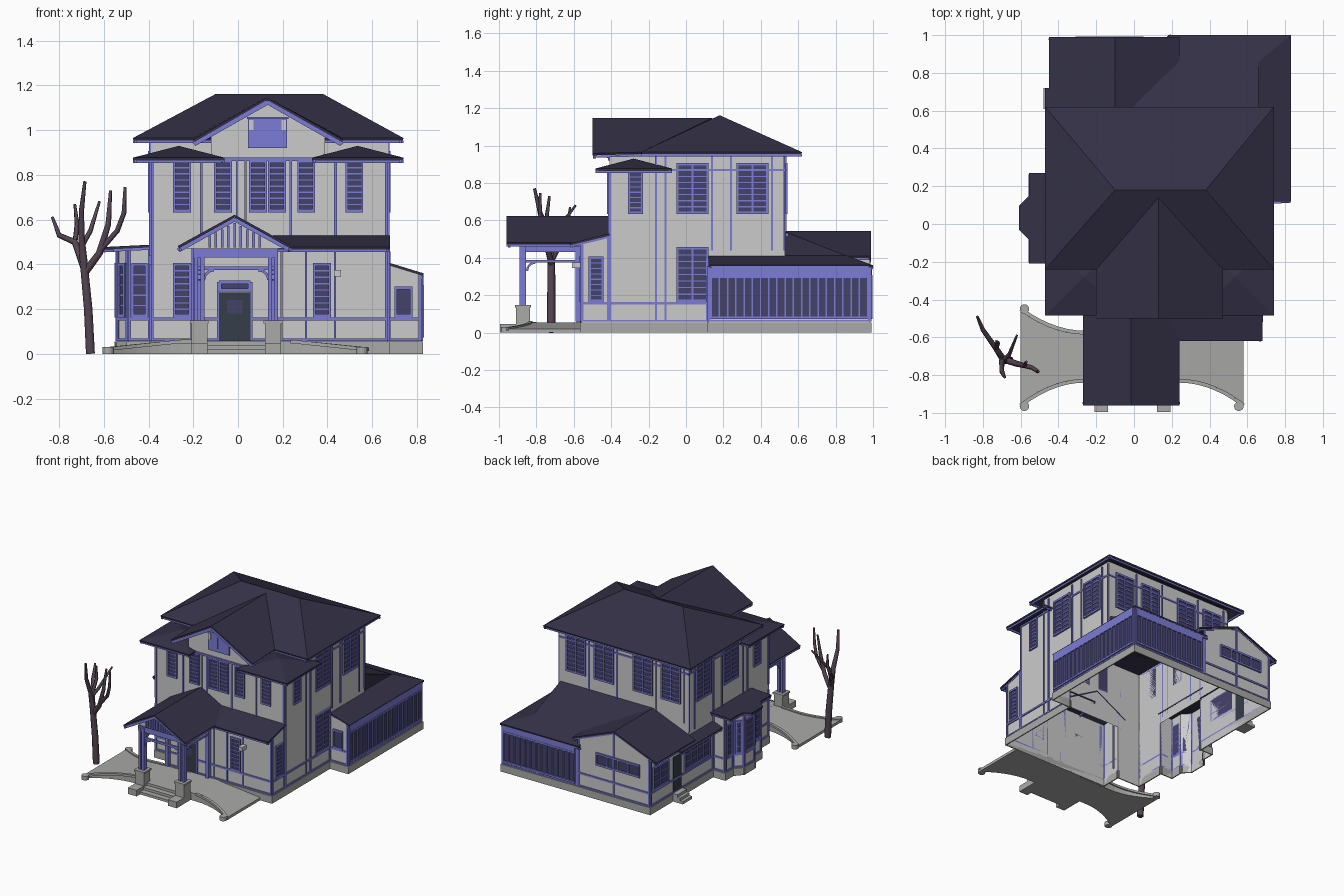
import bpy, bmesh, math
from mathutils import Vector as V

if "Cube" in bpy.data.objects:
    bpy.data.objects.remove(bpy.data.objects["Cube"])

def mat(name, c):
    m = bpy.data.materials.new(name)
    m.diffuse_color = (*c, 1)
    m.use_nodes = True
    m.node_tree.nodes["Principled BSDF"].inputs["Base Color"].default_value = m.diffuse_color
    return m

TRIM = mat("trim_violet", (.2, .2, .68))
ROOF = mat("roof_slate", (.034, .03, .062))
PANE = mat("window_glass", (.06, .055, .14))
BARK = mat("bark", (.09, .06, .085))
DOOR = mat("door_paint", (.035, .047, .065))
STONE = mat("stone", (.4, .4, .39))
MATS = dict(trim=TRIM, window_frames=TRIM, window_panes=PANE, front_door=DOOR, porch_woodwork=TRIM,
            foundation=STONE, terrace=STONE, terrace_kerb=STONE, porch_pedestals=STONE, steps=STONE)
parts = {}

def bmof(part):
    return parts.setdefault(part, bmesh.new())

def face(part, pts):
    bm = bmof(part)
    return bm.faces.new([bm.verts.new(p) for p in pts])

def hexa(part, c):
    bm = bmof(part)
    v = [bm.verts.new(p) for p in c]
    for f in ((3, 2, 1, 0), (4, 5, 6, 7), (0, 1, 5, 4), (1, 2, 6, 5), (2, 3, 7, 6), (3, 0, 4, 7)):
        bm.faces.new([v[i] for i in f])

# a wall frame is (origin x, y, direction x, y); u runs along it, w points outward
def lbox(part, F, u0, u1, z0, z1, w0, w1):
    ox, oy, ux, uy = F
    P = lambda u, w, z: (ox + ux * u + uy * w, oy + uy * u - ux * w, z)
    hexa(part, [P(u, w, z) for z in (z0, z1) for u, w in ((u0, w1), (u1, w1), (u1, w0), (u0, w0))])

def box(part, x0, x1, y0, y1, z0, z1):
    lbox(part, (0, 0, 1, 0), x0, x1, z0, z1, -y1, -y0)

def beam(part, p, q, a, b):
    p, q = V(p), V(q)
    d = (q - p).normalized()
    s = d.cross(V((0, 0, 1)))
    s = (s.normalized() if s.length > 1e-4 else V((1, 0, 0))) * a / 2
    t = s.cross(d).normalized() * b / 2
    hexa(part, [e + k for e in (p, q) for k in (s + t, s - t, -s - t, -s + t)])

def window(F, u0, u1, z0, z1, cols=1, rows=8, fr=.011):
    lbox("window_panes", F, u0, u1, z0, z1, 0, .004)
    for i in range(cols + 1):
        u = u0 + (u1 - u0 - fr) * i / cols
        lbox("window_frames", F, u, u + fr, z0, z1, 0, .012)
    for j in range(rows + 1):
        z = z0 + (z1 - z0) * j / rows
        h = .007 if j in (0, rows) else .003
        lbox("window_frames", F, u0, u1, z - h, z + h, 0, .012 if h > .005 else .008)

def roof(name, verts, faces, fascia=True, t=.012):
    bm = bmesh.new()
    vs = [bm.verts.new(v) for v in verts]
    for f in faces:
        bm.faces.new([vs[i] for i in f])
    bm.normal_update()
    for f in bm.faces:
        if f.normal.z < -1e-6:
            f.normal_flip()
    if fascia:  # violet boards under the free edges, not along valleys
        for e in bm.edges:
            a, b = (v.co for v in e.verts)
            if len(e.link_faces) == 1 and min(abs(k) for k in a - b) < .03:
                d = e.link_faces[0].calc_center_median() - (a + b) / 2
                d.z = 0
                d = d.normalized() * .012 + V((0, 0, -.017))
                beam("trim", a + d, b + d, .01, .012)
    finish(name, bm, ROOF, False)
    m = bpy.data.objects[name].modifiers.new("thickness", 'SOLIDIFY')
    m.thickness, m.offset = t, -1

def finish(name, bm, m, recalc=True):
    if recalc:
        bmesh.ops.recalc_face_normals(bm, faces=bm.faces)
    me = bpy.data.meshes.new(name)
    bm.to_mesh(me)
    bm.free()
    if m:
        me.materials.append(m)
    bpy.context.collection.objects.link(bpy.data.objects.new(name, me))

# ground floor walls: x, y, height at start and end of each side
H = .465
G = [(-.39, -.41, .4, .4), (-.2, -.41, .5, .48), (-.2, -.56, .48, .48), (.67, -.56, .48, .52),
     (.67, -.41, .4, .4), (.67, .12, .405, .355), (.82, .12, .355, .355), (.82, .985, .355, .355),
     (.2, .98, .4, .53), (-.1, .98, .53, .4), (-.39, .98, .41, .41), (-.39, .24, H, H), (-.49, .24, H, H),
     (-.49, .15, H, H), (-.54, .095, H, H), (-.54, -.03, H, H), (-.49, -.085, H, H), (-.49, -.18, H, H),
     (-.39, -.18, .4, .4)]
prev = None
for (x, y, h0, h1), (x2, y2, _, _) in zip(G, G[1:] + G[:1]):
    face("walls", [(x, y, 0), (x2, y2, 0), (x2, y2, h1), (x, y, h0)])
    L = math.hypot(x2 - x, y2 - y)
    F = (x, y, (x2 - x) / L, (y2 - y) / L)
    lbox("foundation", F, -.008, L + .008, 0, .055, 0, .008)
    lbox("trim", F, 0, L, .058, .068, 0, .007)
    if x < .8:
        lbox("trim", F, 0, L, .15, .163, 0, .007)
    if prev != F[2:]:
        lbox("trim", F, 0, .012, .06, h0, 0, .007)
    lbox("trim", F, L - .012, L, .06, h1, 0, .007)
    if L < .16 and x < -.4:  # bay windows
        window(F, .014, L - .014, .17, .4, 1, 5)
    prev = F[2:]

# upper walls
U = [(-.39, -.41, .88), (.67, -.41, .88), (.67, -.16, .975), (.67, .53, .975), (-.39, .53, .975), (-.39, -.16, .88)]
for (x, y, h), (x2, y2, _) in zip(U, U[1:] + U[:1]):
    face("walls", [(x, y, .4), (x2, y2, .4), (x2, y2, h), (x, y, h)])
face("walls", [(-.39, -.16, .87), (.67, -.16, .87), (.67, -.16, .975), (-.39, -.16, .975)])
face("walls", [(-.12, -.41, .87), (.39, -.41, .87), (.39, -.41, .98), (.13, -.41, 1.13), (-.12, -.41, .98)])
for x in (-.12, .39):
    face("walls", [(x, -.41, .87), (x, -.16, .87), (x, -.16, .975), (x, -.41, .975)])

FU, FL = (0, -.41, 1, 0), (0, -.56, 1, 0)
R, L_, B = (.67, 0, 0, 1), (-.39, 0, 0, -1), (0, .53, -1, 0)
# front windows, timber strips and attic window
for a in (-.29, -.107, .05, .135, .265, .48):
    window(FU, a, a + .08, .64, .86)
window(FU, -.29, -.21, .17, .4)
window(FL, .335, .415, .17, .4)
for u in (-.39, -.17, -.01, .03, .23, .43, .658):
    lbox("trim", FU, u, u + (.012 if abs(u) > .1 else .007), .06 if u < -.1 else .5, .87, 0, .007)
for u in (.19, .3, .43):
    lbox("trim", FL, u, u + .008, .06, .47, 0, .007)
lbox("trim", FU, -.39, .67, .863, .877, 0, .01)
lbox("trim", FU, .045, .22, .92, 1.05, 0, .008)
lbox("trim", FU, .04, .225, 1.05, 1.06, 0, .015)
window(FU, .11, .155, .94, 1.04, 1, 1, .018)
for u in (.05, .195):
    lbox("walls", FU, u, u + .02, 1.0, 1.045, 0, .011)
box("wall_lantern", .43, .46, -.61, -.56, .345, .375)

# side and back windows
for F, s in ((R, 1), (L_, -1)):
    for a, b, z0, z1, n in ((-.31, -.23, .64, .86, 1), (-.05, .12, .64, .9, 2), (.27, .44, .64, .9, 2),
                            (-.05, .12, .17, .45, 2)):
        if s < 0 and z0 < .3:
            continue
        window(F, min(a * s, b * s), max(a * s, b * s), z0, z1, n)
    for u in (-.405, -.16, -.11, .14, .24, .46, .523):
        z0 = .06 if u < .1 and s > 0 else .44
        lbox("trim", F, u * s - .005, u * s + .005, z0, .87 if u < -.2 else .96, 0, .007)
    lbox("trim", F, -.41 if s > 0 else -.53, .53 if s > 0 else .41, .863, .875, 0, .006)
window(R, -.52, -.44, .17, .4)
for c in (.53, .3, -.02, -.25):
    window(B, -c - .08, -c + .08, .64, .9, 2)
    lbox("trim", B, -c + .1, -c + .11, .5, .96, 0, .007)
lbox("trim", B, -.67, .39, .863, .875, 0, .006)

# sunroom glazing and rear wing windows
for F, a, b, n in (((.82, 0, 0, 1), .13, .975, 19), ((0, .985, -1, 0), -.81, -.22, 13)):
    window(F, a, b, .08, .3, n, 1, .008)
    lbox("trim", F, a, b, .295, .355, 0, .01)
window((0, .12, 1, 0), .7, .78, .17, .295, 1, 1)
window((0, .98, -1, 0), -.05, .31, .26, .34, 4, 1)
window(L_, -.95, -.77, .17, .33, 2, 3)
window(L_, -.58, -.28, .18, .34, 4, 3)
lbox("front_door", L_, -.71, -.62, .06, .32, 0, .006)
for i in range(3):
    box("steps", -.478 + .022 * i, -.39, .61, .72, .02 * i, .02 * i + .02)

# roofs
roof("main_roof", [(-.47, -.24, .965), (.74, -.24, .965), (.74, .62, .965), (-.47, .62, .965), (-.1, .18, 1.162),
                   (.38, .18, 1.162)], [(0, 1, 5, 4), (1, 2, 5), (2, 3, 4, 5), (3, 0, 4)])
roof("front_gable_roof", [(-.2, -.5, .958), (.13, -.5, 1.147), (.13, .14, 1.147), (-.2, -.24, .965),
                          (.47, -.5, .958), (.47, -.24, .965)], [(0, 1, 2, 3), (1, 4, 5, 2)])
for s, c in (("left", -.265), ("right", .535)):
    roof(s + "_tower_roof", [(c - .205, -.485, .877), (c + .205, -.485, .877), (c + .205, -.075, .877),
                             (c - .205, -.075, .877), (c, -.28, .93)], [(0, 1, 4), (1, 2, 4), (2, 3, 4), (3, 0, 4)])
roof("front_lean_roof", [(.0, -.62, .478), (.68, -.62, .478), (.68, -.41, .53), (.0, -.41, .53)], [(0, 1, 2, 3)])
roof("porch_roof", [(-.27, -.96, .482), (-.015, -.96, .622), (.24, -.96, .482), (-.27, -.41, .482),
                    (-.015, -.41, .622), (.24, -.41, .482)], [(0, 1, 4, 3), (1, 2, 5, 4)])
roof("sunroom_roof", [(.18, 1, .36), (.83, 1, .36), (.66, .86, .412), (.18, .86, .412), (.83, .12, .36),
                      (.66, .12, .412)], [(0, 1, 2, 3), (1, 4, 5, 2)])
roof("rear_roof", [(-.45, .99, .4), (-.1, .99, .542), (-.1, .53, .542), (-.45, .53, .4), (.24, .99, .41),
                   (.24, .86, .41), (.66, .86, .41), (.66, .53, .54)], [(0, 1, 2, 3), (1, 4, 5, 2), (5, 6, 7, 2)])
roof("rear_roof_cheek", [(.66, .53, .4), (.66, .86, .4), (.66, .53, .535)], [(0, 1, 2)], False)
roof("bay_roof", [(x, y, .477 + (x + .61) * .05) for x, y in
                  ((-.39, -.21), (-.555, -.21), (-.555, -.085), (-.61, -.03), (-.61, .095), (-.555, .15),
                   (-.555, .27), (-.39, .27))], [tuple(range(8))])
roof("side_lean_roof", [(-.47, .24, .385), (-.39, .24, .415), (-.39, .72, .415), (-.47, .72, .385)], [(0, 1, 2, 3)])

# entrance door
lbox("front_door", FL, -.085, .055, .06, .275, 0, .008)
window(FL, -.085, .055, .285, .32, 1, 1)
for u in (-.095, .055):
    lbox("trim", FL, u, u + .01, .06, .32, 0, .012)
lbox("window_panes", FL, -.05, .02, .18, .24, .008, .011)

# porch pedestals, posts, beams and braces
for x in (-.173, .157):
    box("porch_pedestals", x - .036, x + .036, -.91, -.835, 0, .145)
    box("porch_pedestals", x - .042, x + .042, -.915, -.83, .135, .148)
    box("terrace", x - .036, x + .036, -.995, -.83, 0, .045)
    for d in (-.014, .014):
        box("porch_woodwork", x + d - .009, x + d + .009, -.89, -.855, .145, .46)
    box("porch_woodwork", x - .012, x + .012, -.88, -.56, .43, .465)
    box("porch_woodwork", x - .006, x + .006, -.88, -.56, .375, .388)
    box("porch_woodwork", x - .012, x + .012, -.59, -.56, .06, .45)
    i = 1 if x < 0 else -1
    for k in range(3):  # curved brackets
        a, b = (math.radians(30 * j) for j in (k, k + 1))
        q = lambda t: (1 - math.cos(t)) * .045, lambda t: .33 + math.sin(t) * .045
        beam("porch_woodwork", (x + i * (.02 + q[0](a)), -.872, q[1](a)), (x + i * (.02 + q[0](b)), -.872, q[1](b)), .012, .012)
        beam("porch_woodwork", (x, -.85 + q[0](a), q[1](a)), (x, -.85 + q[0](b), q[1](b)), .012, .012)
box("porch_woodwork", -.2, .18, -.885, -.86, .43, .47)
box("porch_woodwork", -.18, .16, -.88, -.865, .375, .39)
face("porch_pediment", [(-.24, -.875, .47), (.21, -.875, .47), (-.015, -.875, .6)])
for k in range(-4, 5):  # pediment slats
    box("porch_woodwork", k * .028 - .021, k * .028 - .009, -.9, -.877, .475, .585 - abs(k) * .014)
for s in (-1, 1):
    beam("porch_woodwork", (-.015 + s * .25, -.945, .464), (-.015, -.945, .602), .016, .02)
    beam("trim", (.133 + s * .33, -.49, .94), (.133, -.49, 1.127), .016, .024)

# curved carriage terrace with kerbs
N, bm = 24, bmof("terrace")
rows = []
for i in range(N + 1):
    x = -.6 + 1.18 * i / N
    t = max(0, (abs(x + .01) - .25) / .34)
    yf, yb, z = -.83 - .13 * t * t, (-.575 + .125 * t * t if x < 0 else -.56), .055 - .035 * t
    rows.append([bm.verts.new(p) for p in ((x, yf, 0), (x, yb, 0), (x, yb, z), (x, yf, z))])
for a, b in zip(rows, rows[1:]):
    for j in range(4):
        bm.faces.new((a[j], a[(j + 1) % 4], b[(j + 1) % 4], b[j]))
    for j in (2, 3):
        if a[j].co.x < -.25 or (a[j].co.x > .2 and j == 3):
            beam("terrace_kerb", a[j].co, b[j].co, .02, .016)
for r in (rows[0], rows[-1]):
    bm.faces.new(r)
for x, y in ((-.58, -.965), (-.58, -.45), (.555, -.965)):
    k = bmof("terrace_kerb")
    c = bmesh.ops.create_cone(k, cap_ends=True, segments=16, radius1=.025, radius2=.025, depth=.03)["verts"]
    bmesh.ops.translate(k, verts=c, vec=(x, y, .015))
for i in range(3):
    box("steps", -.137, .121, -.955 + .04 * i, -.8, .0185 * i, .0185 * i + .0185)

# bare tree
cu = bpy.data.curves.new("bare_tree", 'CURVE')
cu.dimensions, cu.bevel_depth, cu.bevel_resolution, cu.use_fill_caps = '3D', 1, 1, True
for pts in ([(-.66, -.72, 0, .023), (-.67, -.72, .2, .022), (-.69, -.72, .41, .02), (-.7, -.73, .52, .016), (-.7, -.78, .64, .013), (-.685, -.81, .77, .008)],
            [(-.69, -.72, .39, .018), (-.73, -.66, .5, .015), (-.8, -.56, .53, .012), (-.83, -.49, .61, .007)],
            [(-.73, -.66, .49, .012), (-.72, -.63, .58, .011), (-.73, -.62, .67, .006)],
            [(-.68, -.72, .37, .018), (-.62, -.74, .45, .016), (-.58, -.75, .58, .013), (-.57, -.73, .73, .007)],
            [(-.62, -.74, .46, .014), (-.54, -.76, .55, .012), (-.51, -.78, .63, .011), (-.505, -.78, .745, .007)],
            [(-.7, -.73, .48, .012), (-.66, -.69, .55, .011), (-.62, -.59, .68, .006)]):
    sp = cu.splines.new('POLY')
    sp.points.add(len(pts) - 1)
    for p, (x, y, z, r) in zip(sp.points, pts):
        p.co, p.radius = (x, y, z, 1), r
cu.materials.append(BARK)
bpy.context.collection.objects.link(bpy.data.objects.new("bare_tree", cu))

for name, b in parts.items():
    finish(name, b, MATS.get(name))
